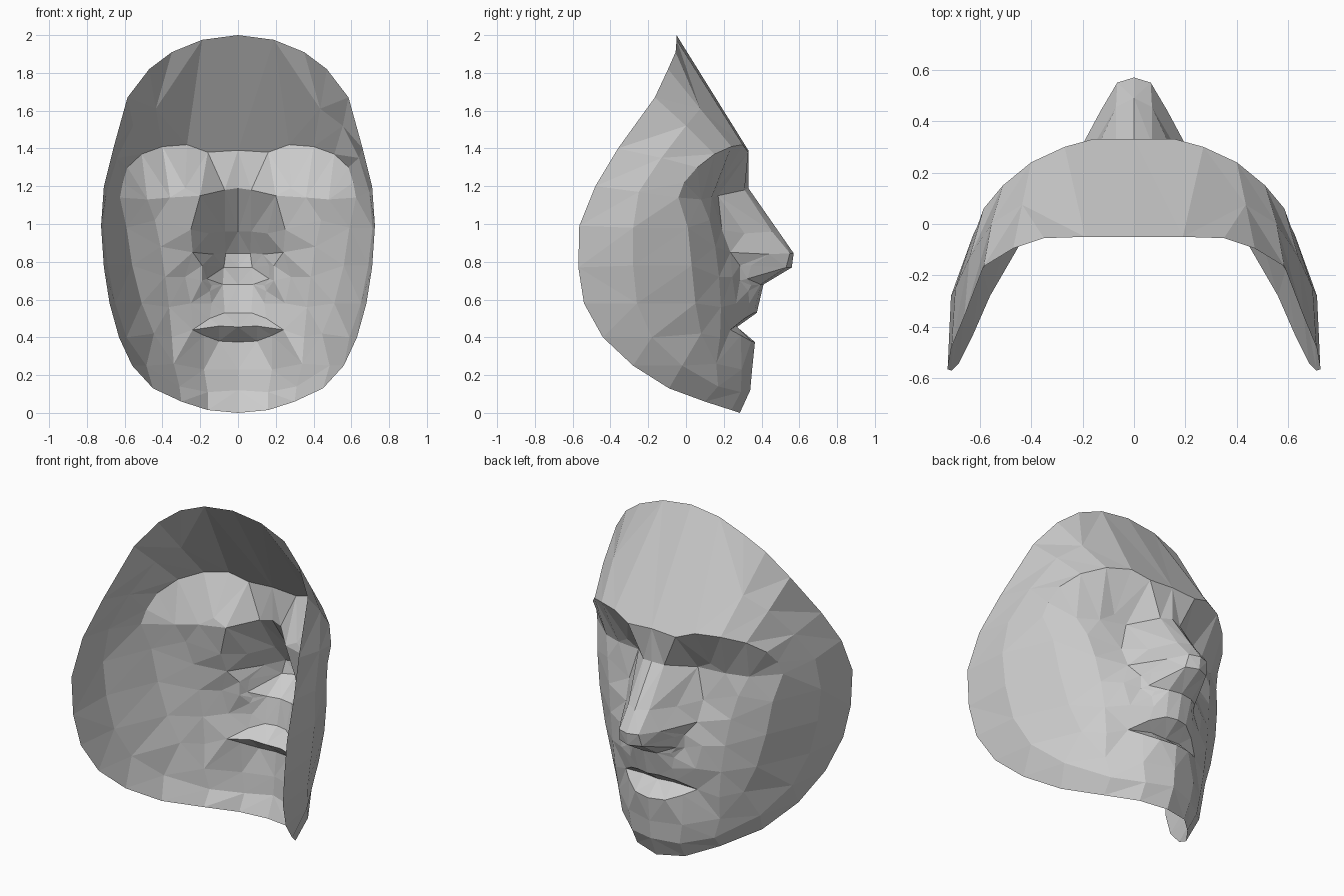
import bpy
from mathutils import Vector
from mathutils.geometry import delaunay_2d_cdt

# Feature lines of one half of the face, each point is (x, z, y)
profile = [(0, 0, .285), (0, .12, .34), (0, .23, .35), (0, .375, .365), (0, .455, .27),
           (0, .53, .375), (0, .68, .41), (0, .77, .56), (0, .845, .57),
           (0, .96, .49), (0, 1.19, .33), (0, 1.39, .33), (0, 2, -.05)]
rim = [(0, 2, -.05), (.19, 1.975, -.05), (.35, 1.91, -.055), (.47, 1.82, -.095),
       (.585, 1.67, -.165), (.66, 1.4, -.36), (.71, 1.2, -.48), (.725, .99, -.565),
       (.71, .77, -.57), (.68, .58, -.54), (.63, .4, -.44), (.56, .25, -.28),
       (.45, .13, -.09), (.3, .06, .1), (.16, .015, .24), (0, 0, .285)]
brow = [(0, 1.39, .33), (.16, 1.38, .33), (.27, 1.42, .3), (.4, 1.41, .24),
        (.51, 1.37, .15), (.585, 1.3, .06), (.61, 1.22, -.01), (.625, 1.14, -.04)]
temple = [(.4, 1.41, .24), (.435, 1.61, .075), (.555, 1.52, 0), (.64, 1.35, -.13),
          (.695, 1.17, -.25)]
temple_folds = [[(.435, 1.61, .075), (.47, 1.82, -.095)],
                [(.51, 1.37, .15), (.555, 1.52, 0), (.585, 1.67, -.165)],
                [(.585, 1.3, .06), (.64, 1.35, -.13), (.66, 1.4, -.36)],
                [(.625, 1.14, -.04), (.695, 1.17, -.25), (.71, 1.2, -.48)]]
eye = [(.2, 1.15, .17), (.28, 1.19, .165), (.36, 1.14, .135), (.48, 1.13, .08),
       (.625, 1.14, -.04)]
nose_bridge = [(.16, 1.38, .33), (.07, 1.18, .31), (.07, .96, .455), (.065, .845, .55),
               (.075, .77, .53), (.08, .68, .395)]
nose_wing = [(.2, 1.15, .17), (.155, .95, .31), (.13, .84, .44), (.165, .78, .345),
             (.165, .71, .325), (.14, .675, .345), (.08, .68, .395)]
nose_side = [(.2, 1.15, .17), (.25, .97, .19), (.24, .85, .235), (.19, .78, .285),
             (.19, .7, .285), (.15, .645, .33), (.14, .58, .335)]
upper_lip = [(0, .53, .375), (.07, .53, .36), (.15, .5, .31), (.24, .44, .235)]
mouth = [(0, .455, .27), (.1, .46, .265), (.24, .44, .235)]
lower_lip = [(0, .375, .365), (.1, .38, .345), (.18, .41, .29), (.24, .44, .235)]
cheek_front = [(.44, 1.02, .125), (.41, .88, .155), (.385, .72, .175), (.365, .56, .185),
               (.35, .4, .18)]
smile_line = [(.28, .72, .245), (.25, .58, .265)]
cheek = [(.625, 1.14, -.04), (.59, .98, .01), (.56, .78, .03), (.51, .58, .05),
         (.445, .42, .08), (.34, .26, .16), (.18, .23, .295), (0, .23, .35)]
jaw = [(.695, 1.17, -.25), (.712, .98, -.28), (.69, .78, -.28), (.65, .58, -.26),
       (.59, .4, -.18), (.485, .25, -.02), (.31, .14, .17), (.16, .11, .29), (0, .12, .34)]
lines = [profile, rim, brow, temple, *temple_folds, eye, nose_bridge, nose_wing,
         nose_side, upper_lip, mouth, lower_lip, cheek_front, smile_line, cheek, jaw]

# Triangulate between the lines, seen from the front
points = list(dict.fromkeys(p for line in lines for p in line))
index = {p: i for i, p in enumerate(points)}
edges = list({tuple(sorted((index[a], index[b])))
              for line in lines for a, b in zip(line, line[1:])})
flat, _, tris, origin, _, _ = delaunay_2d_cdt(
    [Vector(p[:2]) for p in points], edges, [], 1, 1e-5)
verts = [(v.x, points[o[0]][2] if o else .2, v.y) for v, o in zip(flat, origin)]

# Mask shell: open sheet, mirrored across the centre line
mesh = bpy.data.meshes.new("face_mask")
mesh.from_pydata(verts, [], [tuple(reversed(t)) for t in tris])
mask = bpy.data.objects.new("face_mask", mesh)
bpy.context.collection.objects.link(mask)
mirror = mask.modifiers.new("mirror", "MIRROR")
mirror.use_clip = True
mirror.merge_threshold = .001

grey = bpy.data.materials.new("light_grey")
grey.diffuse_color = (.6, .6, .6, 1)
mesh.materials.append(grey)
